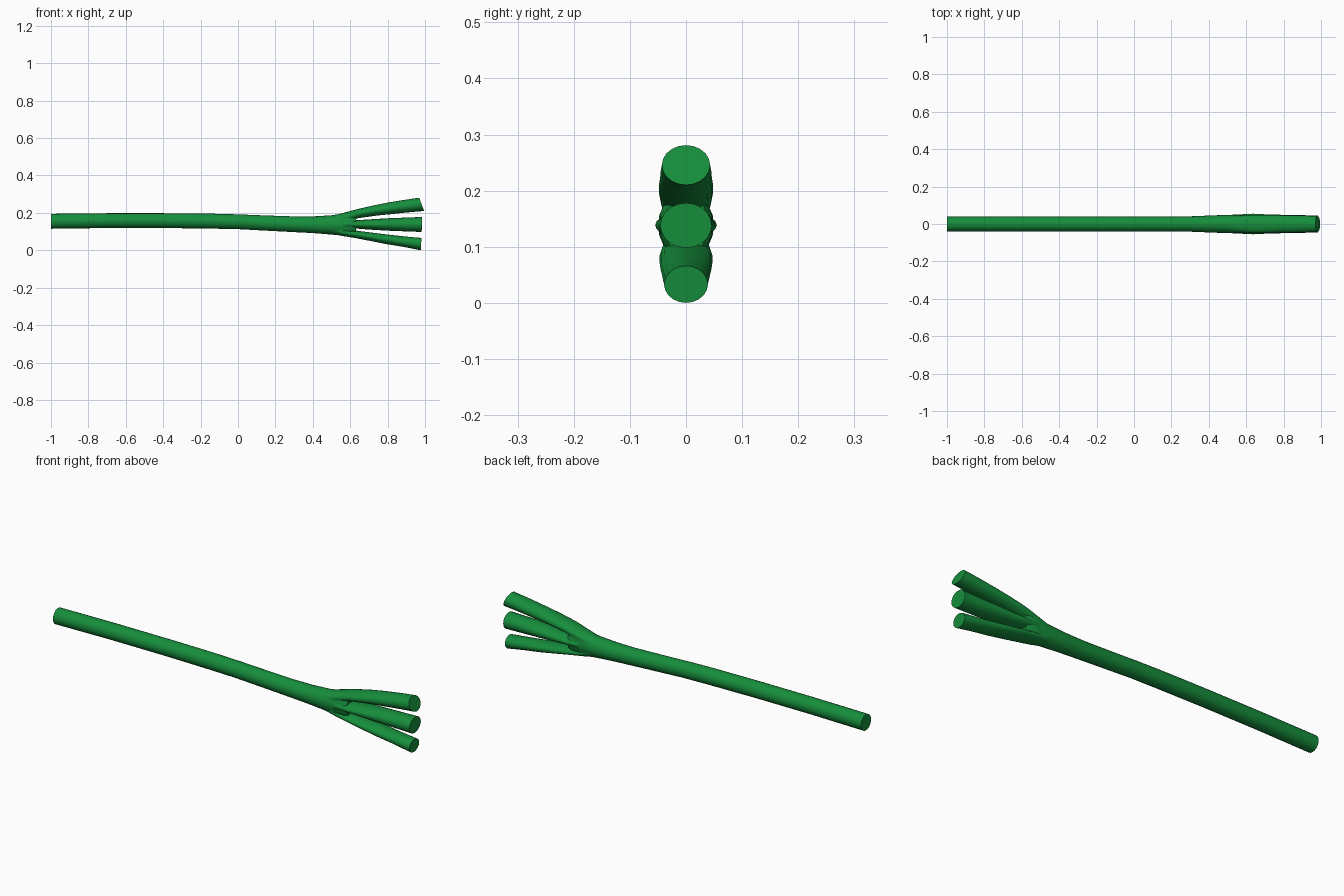
import bpy, bmesh, math
from mathutils import Vector

if "Cube" in bpy.data.objects:
    bpy.data.objects.remove(bpy.data.objects["Cube"])

green = bpy.data.materials.new("leaf_green")
green.diffuse_color = (0.008, 0.27, 0.045, 1)
green.use_nodes = True
green.node_tree.nodes["Principled BSDF"].inputs["Base Color"].default_value = green.diffuse_color
SIDES = 20


def tube(name, rings):
    """Loft of elliptical rings: (x_top, z_top, x_bottom, z_bottom, half_width)."""
    bm = bmesh.new()
    loops = []
    for xt, zt, xb, zb, ry in rings:
        mid = Vector(((xt + xb) / 2, 0, (zt + zb) / 2))
        up = Vector(((xt - xb) / 2, 0, (zt - zb) / 2))
        loops.append([bm.verts.new(mid + up * math.sin(a) + Vector((0, ry * math.cos(a), 0)))
                      for a in (2 * math.pi * i / SIDES for i in range(SIDES))])
    for a, b in zip(loops, loops[1:]):
        for i in range(SIDES):
            j = (i + 1) % SIDES
            bm.faces.new((a[i], a[j], b[j], b[i]))
    bm.faces.new(loops[0])
    bm.faces.new(loops[-1])
    bmesh.ops.recalc_face_normals(bm, faces=bm.faces)
    me = bpy.data.meshes.new(name)
    bm.to_mesh(me)
    bm.free()
    ob = bpy.data.objects.new(name, me)
    bpy.context.collection.objects.link(ob)
    me.materials.append(green)
    return ob


# main stalk, widening and flattening toward the fork
stalk = tube("stalk", [(x, zt, x, zb, ry) for x, zt, zb, ry in [
    (-1, .195, .115, .04), (-.7, .198, .119, .04), (-.4, .198, .119, .04),
    (-.15, .196, .116, .04), (0, .192, .113, .04), (.15, .186, .105, .04),
    (.3, .181, .097, .041), (.4, .181, .092, .045), (.5, .187, .084, .049),
    (.56, .197, .079, .05), (.61, .203, .077, .048), (.632, .198, .082, .038)]])

# three shoots
upper = tube("upper_shoot", [
    (.47, .175, .48, .135, .035), (.56, .199, .575, .15, .044),
    (.63, .218, .645, .172, .048), (.72, .239, .737, .185, .048),
    (.80, .255, .818, .193, .046), (.88, .268, .90, .202, .045),
    (.969, .281, .995, .21, .043)])
middle = tube("middle_shoot", [
    (x, zt, x - .003, zb, ry) for x, zt, zb, ry in [
        (.5, .160, .115, .04), (.58, .160, .118, .052), (.64, .161, .116, .055),
        (.7, .165, .111, .052), (.8, .171, .105, .049), (.9, .175, .101, .047),
        (.985, .178, .098, .046)]])
lower = tube("lower_shoot", [
    (.48, .135, .47, .092, .035), (.565, .117, .555, .077, .043),
    (.64, .104, .63, .065, .047), (.72, .094, .712, .049, .047),
    (.80, .084, .793, .033, .045), (.89, .074, .885, .018, .042),
    (.981, .066, .977, .0, .039)])

# merge into one skin
for shoot in (upper, middle, lower):
    mod = stalk.modifiers.new("merge", 'BOOLEAN')
    mod.operation = 'UNION'
    mod.solver = 'EXACT'
    mod.object = shoot
bpy.context.view_layer.objects.active = stalk
stalk.select_set(True)
for mod in list(stalk.modifiers):
    bpy.ops.object.modifier_apply(modifier=mod.name)
for shoot in (upper, middle, lower):
    bpy.data.objects.remove(shoot)
bpy.ops.object.shade_smooth_by_angle(angle=math.radians(50))
